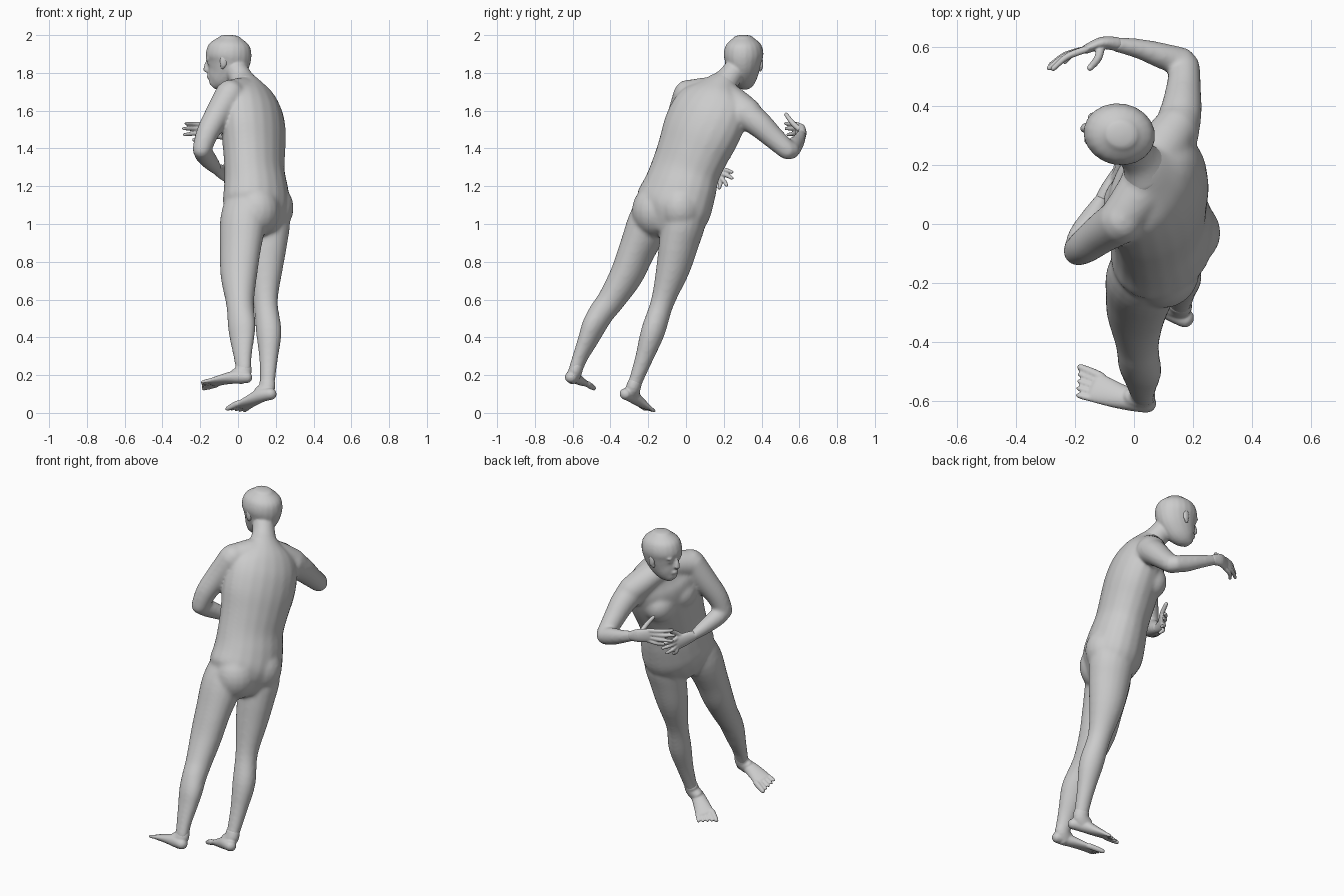
import bpy, bmesh, math
from mathutils import Vector, Matrix

SIDES = 20
HIP = (0.5, 0.87, -0.35)      # direction across the leaning, turned body
UP = (0, 0, 1)


def catmull(p0, p1, p2, p3, t):
    return 0.5 * (2 * p1 + (p2 - p0) * t + (2 * p0 - 5 * p1 + 4 * p2 - p3) * t * t
                  + (3 * p1 - p0 - 3 * p2 + p3) * t ** 3)


def loft(bm, rings, side, dome=1.0, steps=4):
    """Smooth tube through rings (x, y, z, half width along side, half depth)."""
    pts = []
    for i in range(len(rings) - 1):
        q = [rings[max(0, i - 1)], rings[i], rings[i + 1], rings[min(len(rings) - 1, i + 2)]]
        for s in range(steps):
            pts.append([catmull(*c, s / steps) for c in zip(*q)])
    pts.append(list(rings[-1]))
    cs = [Vector(p[:3]) for p in pts]
    frames = []
    for i, p in enumerate(pts):
        t = (cs[min(i + 1, len(cs) - 1)] - cs[max(i - 1, 0)]).normalized()
        frames.append((cs[i], t, p[3], p[4]))

    def caps(f, sign):
        c, t, a, b = f
        r = min(a, b) * dome
        return [(c + t * sign * r * math.sin(math.radians(g)), t,
                 a * math.cos(math.radians(g)), b * math.cos(math.radians(g)))
                for g in (30, 55, 80)]
    frames = caps(frames[0], -1)[::-1] + frames + caps(frames[-1], 1)
    loops = []
    for c, t, a, b in frames:
        u = Vector(side)
        u = (u - t * u.dot(t)).normalized()
        v = t.cross(u)
        loops.append([bm.verts.new(c + u * a * math.cos(k * math.tau / SIDES)
                                   + v * b * math.sin(k * math.tau / SIDES)) for k in range(SIDES)])
    for l0, l1 in zip(loops, loops[1:]):
        for k in range(SIDES):
            n = (k + 1) % SIDES
            bm.faces.new((l0[k], l0[n], l1[n], l1[k]))
    bm.faces.new(loops[0][::-1])
    bm.faces.new(loops[-1])


def blob(bm, c, r):
    bmesh.ops.create_uvsphere(bm, u_segments=20, v_segments=12, radius=1,
                              matrix=Matrix.Translation(c) @ Matrix.Diagonal((*r, 1)))


def finish(name, bm, voxel, smooth):
    """Fuse overlapping volumes into one skin."""
    bmesh.ops.recalc_face_normals(bm, faces=bm.faces)
    me = bpy.data.meshes.new(name)
    bm.to_mesh(me)
    bm.free()
    for p in me.polygons:
        p.use_smooth = True
    ob = bpy.data.objects.new(name, me)
    bpy.context.collection.objects.link(ob)
    m = ob.modifiers.new("fuse", 'REMESH')
    m.mode = 'VOXEL'
    m.voxel_size = voxel
    m.use_smooth_shade = True
    s = ob.modifiers.new("soften", 'SMOOTH')
    s.factor = 0.5
    s.iterations = smooth
    return ob


def digit(bm, a, b, r, bend=(0, 0, 0)):
    a, b = Vector(a), Vector(b)
    m = (a + b) / 2 + Vector(bend)
    side = (b - a).orthogonal()
    loft(bm, [(*a, r, r), (*m, r * .95, r * .95), (*b, r * .75, r * .75)], side)


def foot(name, rings, ankle, side, big, toe):
    bm = bmesh.new()
    loft(bm, rings, side)
    loft(bm, ankle, side, 0.5)
    c = Vector(rings[-1][:3])
    t = (c - Vector(rings[-2][:3])).normalized()
    u = Vector(side)
    u = (u - t * u.dot(t)).normalized()
    for i in range(5):
        base = c + u * big * (i - 2) * 0.021
        r = 0.0165 if i == 4 else 0.011
        digit(bm, base, base + t * (toe + 0.008 * i) + u * big * (i - 2) * 0.003, r)
    finish(name, bm, 0.005, 5)


def hand(name, rings, side, tips, thumb, bend):
    bm = bmesh.new()
    loft(bm, rings, side)
    k = Vector(rings[-1][:3])
    for i, tip in enumerate(tips):
        digit(bm, k + Vector(side) * (1.5 - i) * 0.021, tip, 0.0122, bend)
    digit(bm, rings[1][:3], thumb, 0.0145, [-c for c in bend])
    finish(name, bm, 0.005, 2)


# Body: torso
bm = bmesh.new()
loft(bm, [(.092, -.125, .99, .16, .12), (.098, -.075, 1.08, .212, .165), (.096, -.035, 1.18, .204, .162),
          (.088, -.004, 1.28, .193, .15), (.085, .035, 1.38, .2, .153), (.082, .08, 1.49, .217, .157),
          (.075, .125, 1.59, .214, .148), (.067, .155, 1.66, .185, .12), (.045, .185, 1.725, .1, .08),
          (.015, .225, 1.78, .05, .05)], HIP, 0.4)
# Chest and buttocks
blob(bm, (.043, .188, 1.475), (.09, .1, .1))
blob(bm, (-.015, .07, 1.525), (.09, .1, .1))
blob(bm, (.165, -.03, 1.085), (.13, .12, .14))
blob(bm, (.098, -.16, 1.07), (.125, .127, .14))
# Shoulder slope
loft(bm, [(-.04, .02, 1.685, .077, .077), (.03, .12, 1.70, .077, .085), (.06, .2, 1.685, .073, .085),
          (.105, .27, 1.635, .076, .085), (.145, .33, 1.585, .077, .077)], UP)
# Left and right legs
loft(bm, [(.05, -.135, 1.16, .085, .115), (.028, -.19, 1.02, .11, .127), (.012, -.26, .86, .093, .113),
          (.005, -.315, .73, .085, .101), (.01, -.395, .6, .072, .078), (.015, -.447, .53, .067, .074),
          (.02, -.487, .46, .061, .077), (.022, -.517, .39, .051, .068), (.025, -.558, .3, .039, .051),
          (.03, -.588, .22, .035, .042)], HIP, 0.5)
loft(bm, [(.135, .015, 1.16, .09, .115), (.152, -.01, 1.02, .112, .127), (.148, -.037, .9, .102, .117),
          (.142, -.07, .76, .087, .098), (.146, -.125, .585, .061, .066), (.163, -.175, .43, .063, .069),
          (.162, -.222, .29, .047, .051), (.157, -.262, .18, .037, .042), (.152, -.285, .12, .034, .042)],
     HIP, 0.3)
# Left and right arms
loft(bm, [(-.042, .012, 1.685, .08, .08), (-.107, -.03, 1.58, .069, .069),
          (-.162, -.072, 1.48, .06, .06), (-.191, -.092, 1.395, .051, .051)], (0, 1, 0))
loft(bm, [(-.191, -.09, 1.39, .048, .048), (-.173, -.04, 1.36, .05, .05),
          (-.135, .03, 1.315, .04, .04), (-.108, .085, 1.283, .029, .026)], UP, 0.6)
loft(bm, [(.14, .305, 1.59, .081, .081), (.16, .385, 1.53, .071, .071),
          (.168, .46, 1.46, .06, .06), (.173, .535, 1.392, .052, .052)], (1, 0, 0))
loft(bm, [(.171, .55, 1.387, .048, .048), (.1, .57, 1.41, .049, .045),
          (.02, .595, 1.44, .039, .035), (-.07, .612, 1.475, .029, .025)], UP, 0.6)
finish("body", bm, 0.009, 14)

# Head with neck, nose, lips, brow and eyes
bm = bmesh.new()
ACROSS = (0.17, 0.98, -0.12)
FACE = Vector((-.985, .17, 0))
SPAN = Vector((.17, .985, 0))


def on_head(f, s, z):
    return Vector((-.049, .305, z)) + FACE * f + SPAN * s


loft(bm, [(*on_head(.083, 0, 1.735), .032, .032), (*on_head(.058, 0, 1.76), .057, .067),
          (*on_head(.028, 0, 1.80), .077, .096), (*on_head(.007, 0, 1.85), .094, .117),
          (*on_head(0, 0, 1.90), .105, .122), (*on_head(-.004, 0, 1.95), .092, .107),
          (*on_head(-.006, 0, 1.985), .054, .061)], ACROSS, 0.3)
loft(bm, [(.045, .18, 1.72, .095, .078), (.02, .22, 1.765, .067, .064),
          (-.012, .262, 1.82, .06, .06), (-.03, .28, 1.85, .05, .055)], HIP, 0.4)
loft(bm, [(*on_head(.113, 0, 1.862), .01, .01), (*on_head(.12, 0, 1.838), .013, .013),
          (*on_head(.122, 0, 1.816), .019, .014)], ACROSS)
blob(bm, on_head(.102, 0, 1.78), (.018, .025, .013))
for s in (-.033, .033):
    blob(bm, on_head(.102, s, 1.873), (.016, .026, .01))
    blob(bm, on_head(.1, s, 1.853), (.012, .015, .009))
finish("head", bm, 0.007, 5)

# Ears
for name, s in (("left_ear", -1), ("right_ear", 1)):
    bm = bmesh.new()
    z = 1.855 - s * .007
    blob(bm, on_head(.012, s * .092, z), (.02, .011, .035))
    blob(bm, on_head(.018, s * .086, z - .027), (.012, .01, .016))
    finish(name, bm, 0.005, 2)

# Feet with ankles
foot("left_foot", [(.045, -.609, .188, .033, .031), (0, -.6, .191, .037, .036),
                   (-.06, -.582, .181, .045, .028), (-.13, -.556, .162, .054, .018)],
     [(.027, -.575, .25, .034, .042), (.027, -.588, .215, .037, .045), (-.005, -.596, .19, .035, .048)],
     (.2, .93, -.3), 1, .046)
foot("right_foot", [(.173, -.32, .1, .033, .031), (.125, -.291, .094, .038, .037),
                    (.075, -.257, .067, .045, .029), (.026, -.22, .038, .054, .018)],
     [(.154, -.268, .165, .036, .042), (.152, -.28, .13, .038, .045), (.12, -.285, .097, .036, .048)],
     (.4, .82, -.4), -1, .036)

# Hands
hand("right_hand", [(-.06, .612, 1.472, .029, .024), (-.11, .615, 1.488, .039, .021),
                    (-.165, .593, 1.495, .042, .015)], UP,
     [(-.275, .528, 1.532), (-.288, .53, 1.505), (-.283, .54, 1.473), (-.235, .552, 1.445)],
     (-.15, .53, 1.58), (-.008, .008, 0))
hand("left_hand", [(-.11, .08, 1.285, .029, .024), (-.09, .125, 1.277, .039, .021),
                   (-.063, .175, 1.262, .042, .015)], UP,
     [(-.02, .243, 1.275), (-.012, .243, 1.243), (-.02, .215, 1.205), (-.04, .175, 1.19)],
     (-.045, .226, 1.355), (-.008, .006, 0))
